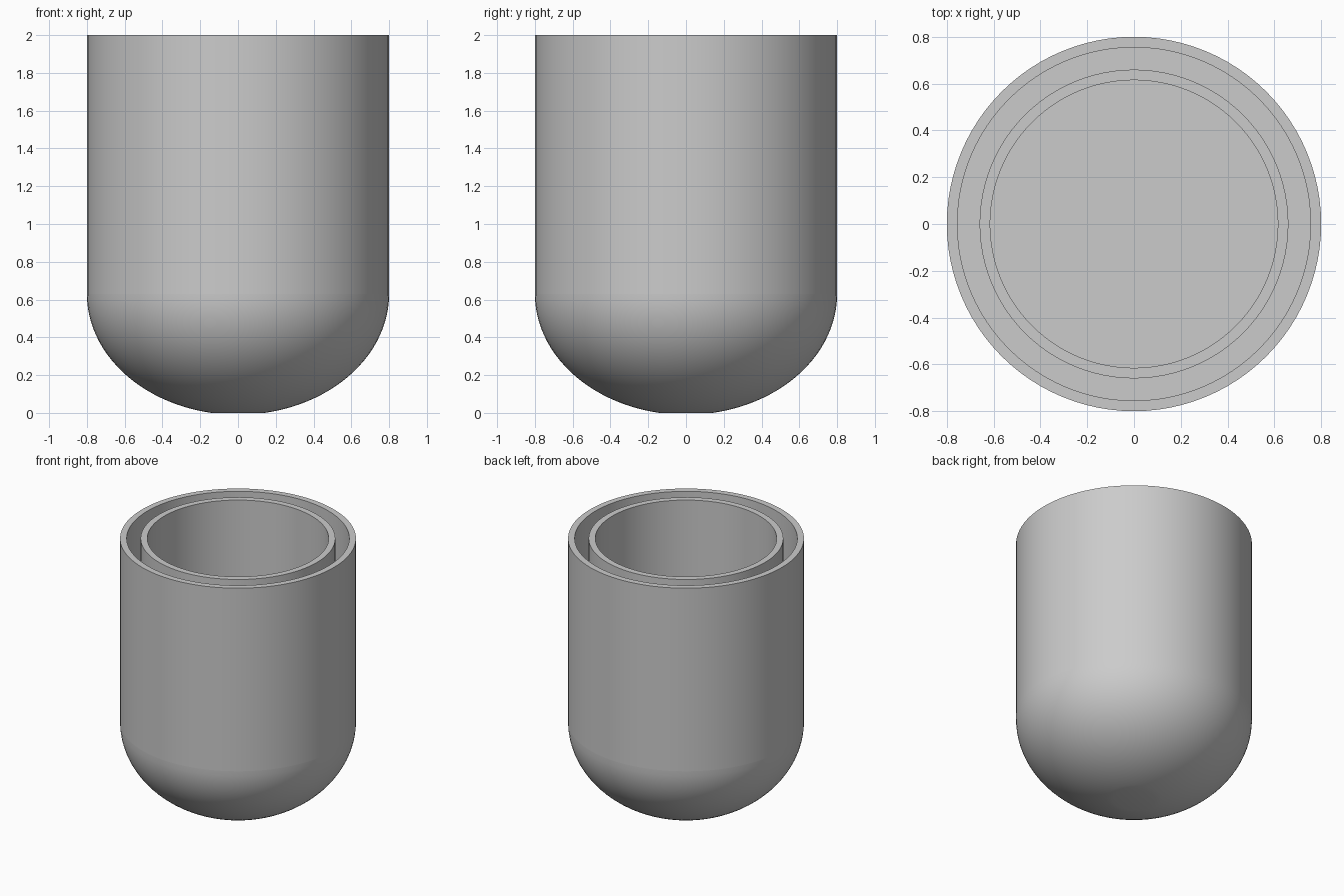
import bpy
import bmesh
from math import sin, cos, pi, asin, radians

SIDES = 96
RADIUS, TOP, SEAM = 0.8, 2.0, 0.63

if "Cube" in bpy.data.objects:
    bpy.data.objects.remove(bpy.data.objects["Cube"], do_unlink=True)

grey = bpy.data.materials.new("plain grey")
grey.use_nodes = True
colour = (0.6, 0.6, 0.6, 1)
grey.diffuse_color = colour
grey.node_tree.nodes["Principled BSDF"].inputs["Base Color"].default_value = colour


def lathe(name, profile):
    """Spin a list of (radius, height) points around the vertical axis."""
    bm = bmesh.new()
    verts = [bm.verts.new((r, 0, z)) for r, z in profile]
    edges = [bm.edges.new(pair) for pair in zip(verts, verts[1:])]
    bmesh.ops.spin(bm, geom=verts + edges, cent=(0, 0, 0), axis=(0, 0, 1),
                   angle=2 * pi, steps=SIDES)
    bmesh.ops.remove_doubles(bm, verts=bm.verts, dist=0.0001)
    bmesh.ops.recalc_face_normals(bm, faces=bm.faces)
    mesh = bpy.data.meshes.new(name)
    bm.to_mesh(mesh)
    bm.free()
    mesh.materials.append(grey)
    obj = bpy.data.objects.new(name, mesh)
    bpy.context.collection.objects.link(obj)
    bpy.ops.object.select_all(action="DESELECT")
    obj.select_set(True)
    bpy.context.view_layer.objects.active = obj
    bpy.ops.object.shade_smooth_by_angle(angle=radians(30))
    return obj


# Rounded base: half ellipsoid with a small flat foot and a flat top
depth = SEAM + 0.01
foot = asin(SEAM / depth)
steps = 24
curve = [(RADIUS * cos(foot * i / steps), SEAM - depth * sin(foot * i / steps))
         for i in range(steps + 1)]
lathe("rounded_base", [(0, SEAM)] + curve + [(0, 0)])

# Two concentric walls standing on the base, open underneath
for name, outer, inner in (("outer_wall", RADIUS, 0.755),
                           ("inner_wall", 0.66, 0.615)):
    lathe(name, [(outer, SEAM), (outer, TOP), (inner, TOP), (inner, SEAM)])
